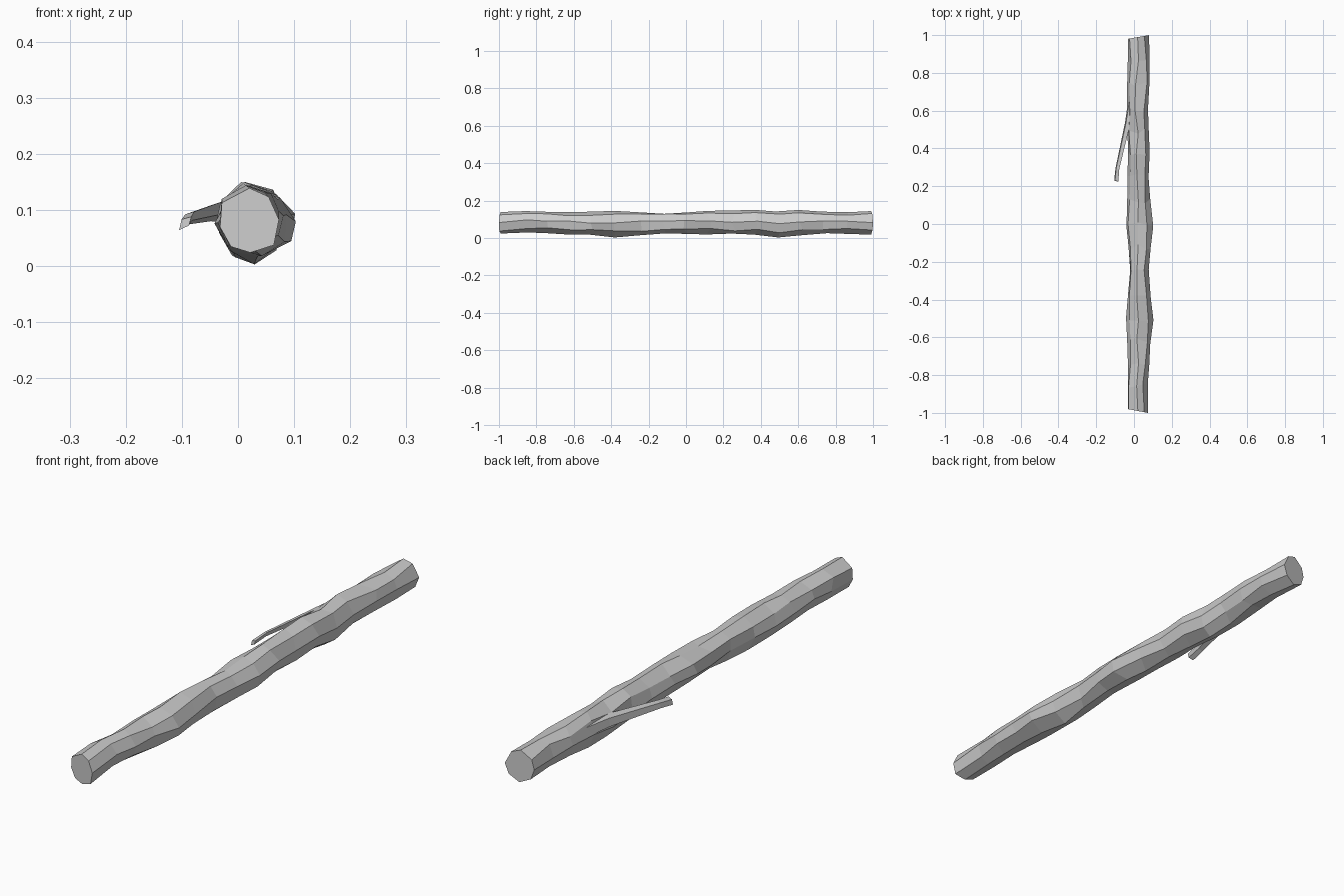
import bpy, bmesh, math, random
random.seed(4)


def skin(name, rings):
    """Join a row of equal-sized rings into a closed, flat-shaded tube."""
    bm = bmesh.new()
    loops = [[bm.verts.new(p) for p in ring] for ring in rings]
    n = len(loops[0])
    for a, b in zip(loops, loops[1:]):
        for i in range(n):
            j = (i + 1) % n
            bm.faces.new((a[i], a[j], b[j], b[i]))
    bm.faces.new(loops[0])
    bm.faces.new(loops[-1])
    bmesh.ops.recalc_face_normals(bm, faces=bm.faces)
    mesh = bpy.data.meshes.new(name)
    bm.to_mesh(mesh)
    bm.free()
    obj = bpy.data.objects.new(name, mesh)
    bpy.context.collection.objects.link(obj)


# Trunk stations: y, left x, right x, bottom z, top z
stations = [
    (-0.99, -0.032, 0.073, 0.024, 0.139),
    (-0.86, -0.032, 0.073, 0.030, 0.144),
    (-0.74, -0.032, 0.081, 0.026, 0.140),
    (-0.62, -0.036, 0.086, 0.018, 0.138),
    (-0.50, -0.042, 0.103, 0.018, 0.141),
    (-0.37, -0.032, 0.088, 0.003, 0.145),
    (-0.25, -0.020, 0.078, 0.014, 0.137),
    (-0.12, -0.030, 0.088, 0.025, 0.129),
    (0.00, -0.040, 0.102, 0.022, 0.137),
    (0.12, -0.036, 0.086, 0.019, 0.145),
    (0.25, -0.034, 0.077, 0.024, 0.148),
    (0.37, -0.032, 0.083, 0.018, 0.150),
    (0.49, -0.034, 0.078, 0.003, 0.142),
    (0.61, -0.036, 0.074, 0.014, 0.150),
    (0.74, -0.036, 0.081, 0.026, 0.141),
    (0.86, -0.033, 0.082, 0.022, 0.138),
    (0.985, -0.033, 0.080, 0.018, 0.144),
]
SIDES = 8
trunk = []
for k, (y, x0, x1, z0, z1) in enumerate(stations):
    pts = []
    for i in range(SIDES):
        a = 2 * math.pi * (i + 0.15 + random.uniform(-0.17, 0.17)) / SIDES
        r = random.uniform(0.92, 1.06)
        pts.append((r * math.cos(a), r * math.sin(a)))
    us, vs = zip(*pts)
    ring = []
    for u, v in pts:
        s = (u - min(us)) / (max(us) - min(us))
        t = (v - min(vs)) / (max(vs) - min(vs))
        # End cuts lean slightly; inner rings are a little uneven
        if k == 0:
            dy = 0.01 - 0.02 * s
        elif k == len(stations) - 1:
            dy = -0.005 + 0.02 * s
        else:
            dy = random.uniform(-0.015, 0.015)
        ring.append((x0 + s * (x1 - x0), y + dy, z0 + t * (z1 - z0)))
    trunk.append(ring)
skin("log_trunk", trunk)

# Thin side twig, with its root buried in the trunk: centre, half width, half height
twig = []
for x, y, z, w, h in [
    (-0.008, 0.68, 0.100, 0.018, 0.022),
    (-0.034, 0.53, 0.099, 0.014, 0.019),
    (-0.088, 0.29, 0.085, 0.010, 0.012),
    (-0.094, 0.225, 0.076, 0.011, 0.012),
]:
    twig.append([(x - w, y + 0.005, z - h), (x + w * 0.6, y, z - h * 0.3),
                 (x + w, y, z + h), (x - w * 0.6, y + 0.005, z + h * 0.6)])
skin("side_twig", twig)
